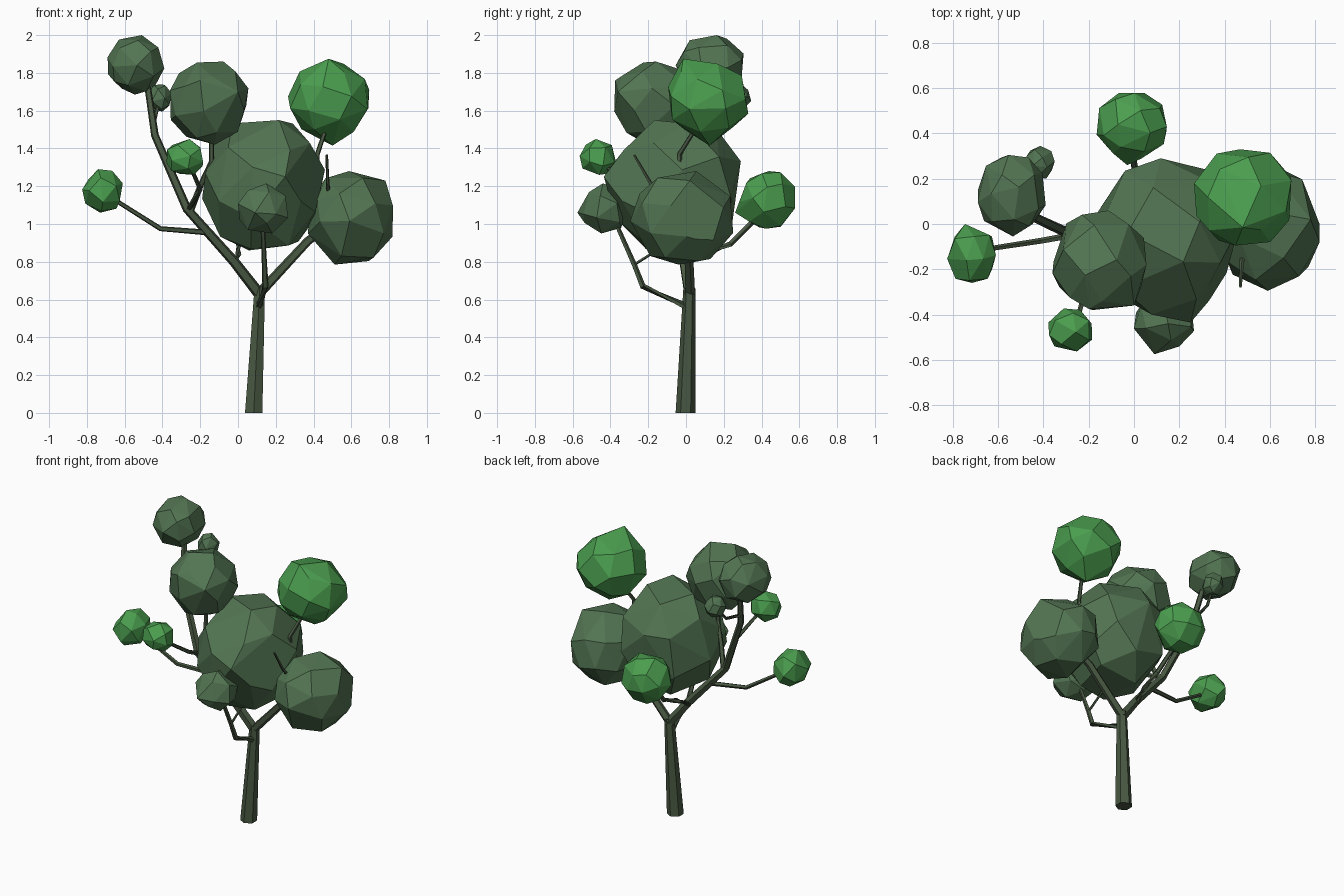
import bpy, bmesh, math, random
from mathutils import Vector, Euler

if "Cube" in bpy.data.objects:
    bpy.data.objects.remove(bpy.data.objects["Cube"])

random.seed(7)


def material(name, rgb):
    m = bpy.data.materials.new(name)
    m.diffuse_color = (*rgb, 1)
    m.use_nodes = True
    m.node_tree.nodes["Principled BSDF"].inputs["Base Color"].default_value = m.diffuse_color
    return m


BARK = material("bark", (0.066, 0.098, 0.055))
DARK = material("dark_leaf", (0.085, 0.175, 0.085))
BRIGHT = material("bright_leaf", (0.07, 0.34, 0.078))


def finish(bm, name, mat):
    bmesh.ops.recalc_face_normals(bm, faces=bm.faces)
    me = bpy.data.meshes.new(name)
    bm.to_mesh(me)
    bm.free()
    me.materials.append(mat)
    ob = bpy.data.objects.new(name, me)
    bpy.context.collection.objects.link(ob)
    return ob


def tube(name, path, r0, r1, sides=5):
    """Tapered faceted branch along a path."""
    pts = [Vector(p) for p in path]
    bm = bmesh.new()
    rings = []
    last = len(pts) - 1
    for i, p in enumerate(pts):
        d = (pts[min(i + 1, last)] - p).normalized() + (p - pts[max(i - 1, 0)]).normalized()
        d.normalize()
        if name == "trunk" and i == 0:
            d = Vector((0, 0, 1))
        ref = Vector((0, 1, 0)) if abs(d.y) < 0.9 else Vector((1, 0, 0))
        u = (ref - d * ref.dot(d)).normalized()
        v = d.cross(u)
        r = r0 + (r1 - r0) * i / last
        rings.append([bm.verts.new(p + r * (math.cos(a) * u + math.sin(a) * v))
                      for a in (2 * math.pi * k / sides for k in range(sides))])
    for a, b in zip(rings, rings[1:]):
        for k in range(sides):
            j = (k + 1) % sides
            bm.faces.new((a[k], a[j], b[j], b[k]))
    bm.faces.new(rings[0])
    bm.faces.new(rings[-1])
    return finish(bm, name, BARK)


def clump(name, lo, hi, mat, tips=(), n=26):
    """Rough convex leaf ball filling the box lo..hi, with optional corner points."""
    rot = Euler([random.uniform(0, 6.28) for _ in range(3)]).to_matrix()
    pts = []
    for i in range(n):
        z = 1 - (2 * i + 1) / n
        a = i * 2.39996
        s = math.sqrt(1 - z * z)
        p = Vector((s * math.cos(a), s * math.sin(a), z))
        p += Vector([random.uniform(-0.12, 0.12) for _ in range(3)])
        pts.append(rot @ p.normalized())
    # stretch so that the ball touches all six sides of its box
    mn = [min(p[k] for p in pts) for k in range(3)]
    mx = [max(p[k] for p in pts) for k in range(3)]
    bm = bmesh.new()
    for p in pts:
        bm.verts.new([lo[k] + (hi[k] - lo[k]) * (p[k] - mn[k]) / (mx[k] - mn[k]) for k in range(3)])
    for t in tips:
        bm.verts.new(t)
    bmesh.ops.convex_hull(bm, input=bm.verts[:])
    bmesh.ops.delete(bm, geom=[v for v in bm.verts if not v.link_faces], context='VERTS')
    bmesh.ops.dissolve_limit(bm, angle_limit=math.radians(9), verts=bm.verts[:], edges=bm.edges[:])
    return finish(bm, name, mat)


# trunk and branches
tube("trunk", [(0.083, -0.002, 0), (0.115, 0.018, 0.66)], 0.053, 0.032, 6)
tube("left_branch", [(0.12, 0.02, 0.62), (-0.02, -0.01, 0.80), (-0.27, -0.05, 1.08),
                     (-0.44, 0.03, 1.47), (-0.48, 0.10, 1.74)], 0.032, 0.018)
tube("right_branch", [(0.11, 0.02, 0.63), (0.37, 0.01, 0.91), (0.52, 0, 1.02)], 0.028, 0.02)
tube("far_left_branch", [(-0.16, -0.03, 0.955), (-0.41, -0.075, 0.975), (-0.64, -0.11, 1.12)], 0.016, 0.012)
tube("front_branch", [(0.11, 0.01, 0.56), (0.145, -0.23, 0.67), (0.14, -0.275, 0.785),
                      (0.13, -0.37, 1.0)], 0.02, 0.012)
tube("front_twig", [(0.14, -0.275, 0.785), (0.14, -0.14, 0.87), (0.14, -0.1, 0.95)], 0.008, 0.007)
tube("back_branch", [(-0.02, 0.0, 0.79), (0.0, 0.10, 0.84), (0.005, 0.235, 0.895),
                     (-0.02, 0.37, 1.03)], 0.02, 0.014)
tube("front_left_branch", [(-0.26, -0.05, 1.08), (-0.2, -0.25, 1.18), (-0.25, -0.42, 1.30)], 0.016, 0.011)
tube("top_branch", [(-0.25, -0.05, 1.07), (-0.2, -0.1, 1.2), (-0.14, -0.15, 1.33), (-0.14, -0.15, 1.5)],
     0.018, 0.013)
tube("small_left_twig", [(-0.45, 0.05, 1.53), (-0.44, 0.19, 1.56), (-0.42, 0.26, 1.64)], 0.012, 0.009)
tube("upper_right_branch", [(0.42, -0.02, 1.15), (0.42, -0.035, 1.37), (0.46, 0.04, 1.49)], 0.015, 0.012)
tube("bare_twig", [(0.48, -0.13, 1.15), (0.475, -0.19, 1.22), (0.47, -0.275, 1.365)], 0.012, 0.007)

# dark leaf clumps
clump("centre_leaves", (-0.19, -0.40, 0.86), (0.46, 0.29, 1.55), DARK, [(0.25, -0.435, 1.25)], 28)
clump("right_leaves", (0.37, -0.295, 0.785), (0.82, 0.25, 1.28), DARK,
      [(0.78, 0.02, 1.23), (0.80, 0.05, 0.92)])
clump("upper_leaves", (-0.36, -0.38, 1.42), (0.055, 0.06, 1.86), DARK,
      [(-0.2, -0.375, 1.76), (0.0, -0.36, 1.7)])
clump("top_left_leaves", (-0.69, -0.055, 1.685), (-0.39, 0.305, 2.0), DARK)
clump("tiny_leaves", (-0.48, 0.20, 1.595), (-0.35, 0.345, 1.74), DARK, n=18)
clump("front_leaves", (0.0, -0.55, 0.95), (0.265, -0.31, 1.20), DARK,
      [(0.09, -0.575, 1.06), (0.15, -0.44, 1.215)], 18)

# bright leaf clumps
clump("upper_right_bright_leaves", (0.265, -0.095, 1.45), (0.695, 0.33, 1.86), BRIGHT,
      [(0.5, 0.125, 1.415), (0.48, -0.015, 1.875)])
clump("left_bright_leaves", (-0.825, -0.26, 1.06), (-0.61, 0, 1.29), BRIGHT, n=20)
clump("front_bright_leaves", (-0.378, -0.563, 1.26), (-0.185, -0.373, 1.45), BRIGHT, n=18)
clump("back_bright_leaves", (-0.165, 0.29, 0.975), (0.145, 0.578, 1.28), BRIGHT, [(-0.03, 0.26, 1.06)])
